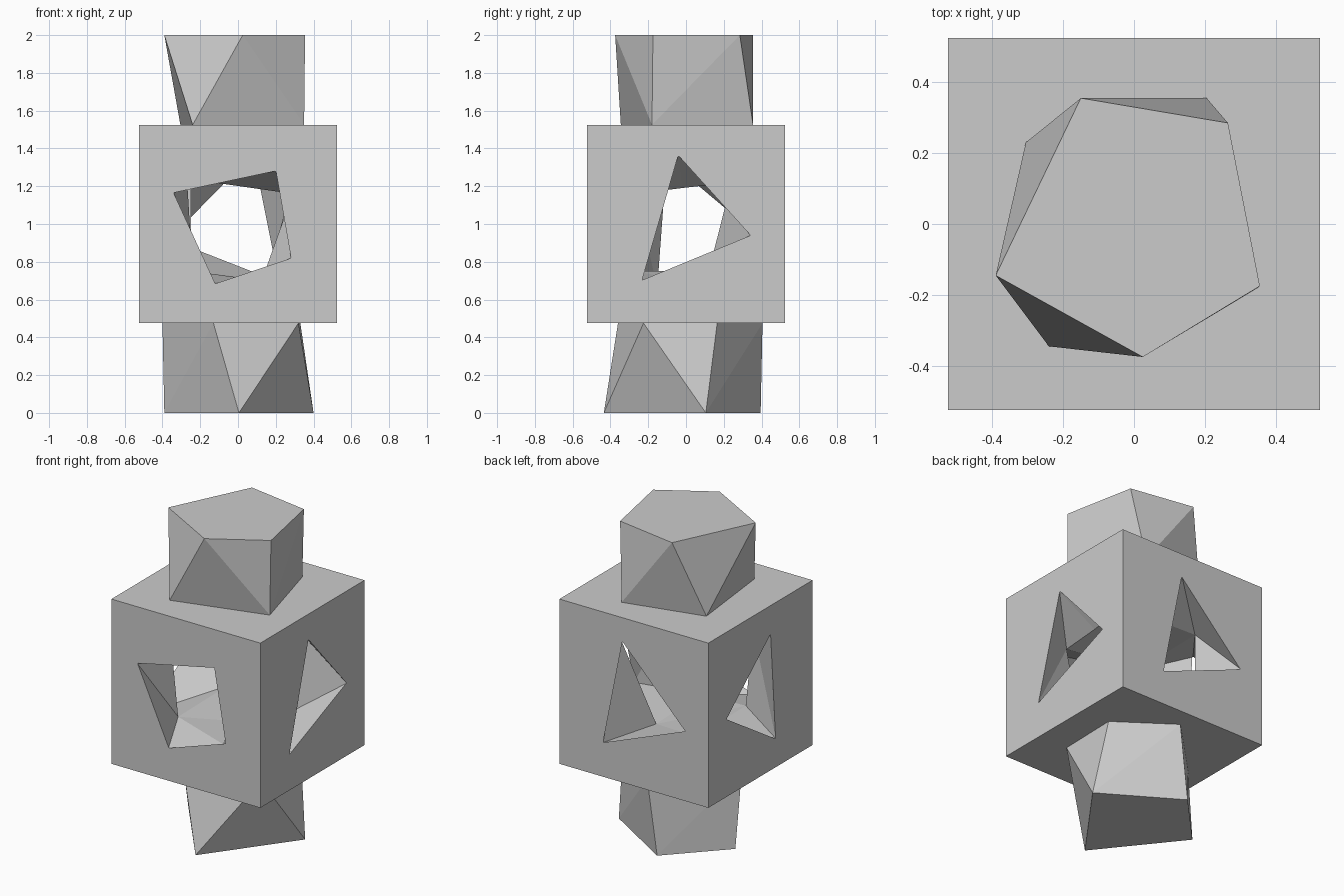
import bpy, bmesh

if "Cube" in bpy.data.objects:
    bpy.data.objects.remove(bpy.data.objects["Cube"])

grey = bpy.data.materials.new("light_grey")
grey.diffuse_color = (0.6, 0.6, 0.6, 1)
grey.use_nodes = True
grey.node_tree.nodes["Principled BSDF"].inputs["Base Color"].default_value = grey.diffuse_color
H = 0.525  # half side of the block


def hull(name, points):
    """Flat-faced convex solid around the given points."""
    bm = bmesh.new()
    for p in points:
        bm.verts.new(p)
    res = bmesh.ops.convex_hull(bm, input=bm.verts[:])
    loose = [v for v in bm.verts if not v.link_faces]
    bmesh.ops.delete(bm, geom=loose, context='VERTS')
    bmesh.ops.dissolve_limit(bm, angle_limit=0.02, verts=bm.verts[:], edges=bm.edges[:])
    bmesh.ops.recalc_face_normals(bm, faces=bm.faces[:])
    me = bpy.data.meshes.new(name)
    bm.to_mesh(me)
    bm.free()
    me.materials.append(grey)
    ob = bpy.data.objects.new(name, me)
    bpy.context.collection.objects.link(ob)
    return ob


def at_z(poly, z):
    return [(x, y, z) for x, y in poly]


# Twisted pillars: one polygon on the block, another at the free end
hull("upper_pillar",
     at_z([(.205, .355), (.35, -.18), (-.24, -.345), (-.305, .23)], 1 + H) +
     at_z([(-.15, .355), (.265, .285), (.355, -.175), (.025, -.375), (-.39, -.145)], 2))
hull("lower_pillar",
     at_z([(-.13, -.36), (.32, -.225), (.33, .165), (-.01, .405), (-.40, .01)], 1 - H) +
     at_z([(.005, -.435), (.40, .105), (-.073, .395), (-.39, .06)], 0))

# Central block
block = hull("block", [(x, y, z) for x in (-H, H) for y in (-H, H) for z in (1 - H, 1 + H)])

# Irregular inner chamber, corners named by left/right, front/back, low/high
C = {
    "lfl": (-.24, -.26, .75), "lfh": (-.27, -.29, 1.24),
    "rfl": (.125, -.33, .70), "rfh": (.29, -.26, 1.16),
    "rbl": (.14, .10, .67), "rbh": (.29, .24, 1.22),
    "lbl": (-.25, .25, .75), "lbh": (-.25, .25, 1.23),
}
cutters = [hull("chamber_cutter", C.values())]

# Tunnels from each side opening to the matching chamber side
E = H + 0.003
openings = {
    "front": ("f", 1, [(-.34, -E, 1.165), (.20, -E, 1.28), (.28, -E, .82), (-.12, -E, .685)]),
    "back": ("b", 1, [(.08, E, 1.37), (-.36, E, .92), (.215, E, .695)]),
    "right": ("r", 0, [(E, -.04, 1.36), (E, .34, .94), (E, -.23, .705)]),
    "left": ("l", 0, [(-E, -.10, 1.34), (-E, .34, .97), (-E, -.15, .66)]),
}
for side, (key, i, poly) in openings.items():
    inner = [p for k, p in C.items() if k[i] == key]
    cutters.append(hull(side + "_tunnel_cutter", poly + inner + [(0, 0, 1)]))

for c in cutters:
    m = block.modifiers.new(c.name, 'BOOLEAN')
    m.operation = 'DIFFERENCE'
    m.solver = 'EXACT'
    m.object = c
    c.hide_render = True
    c.hide_viewport = True
